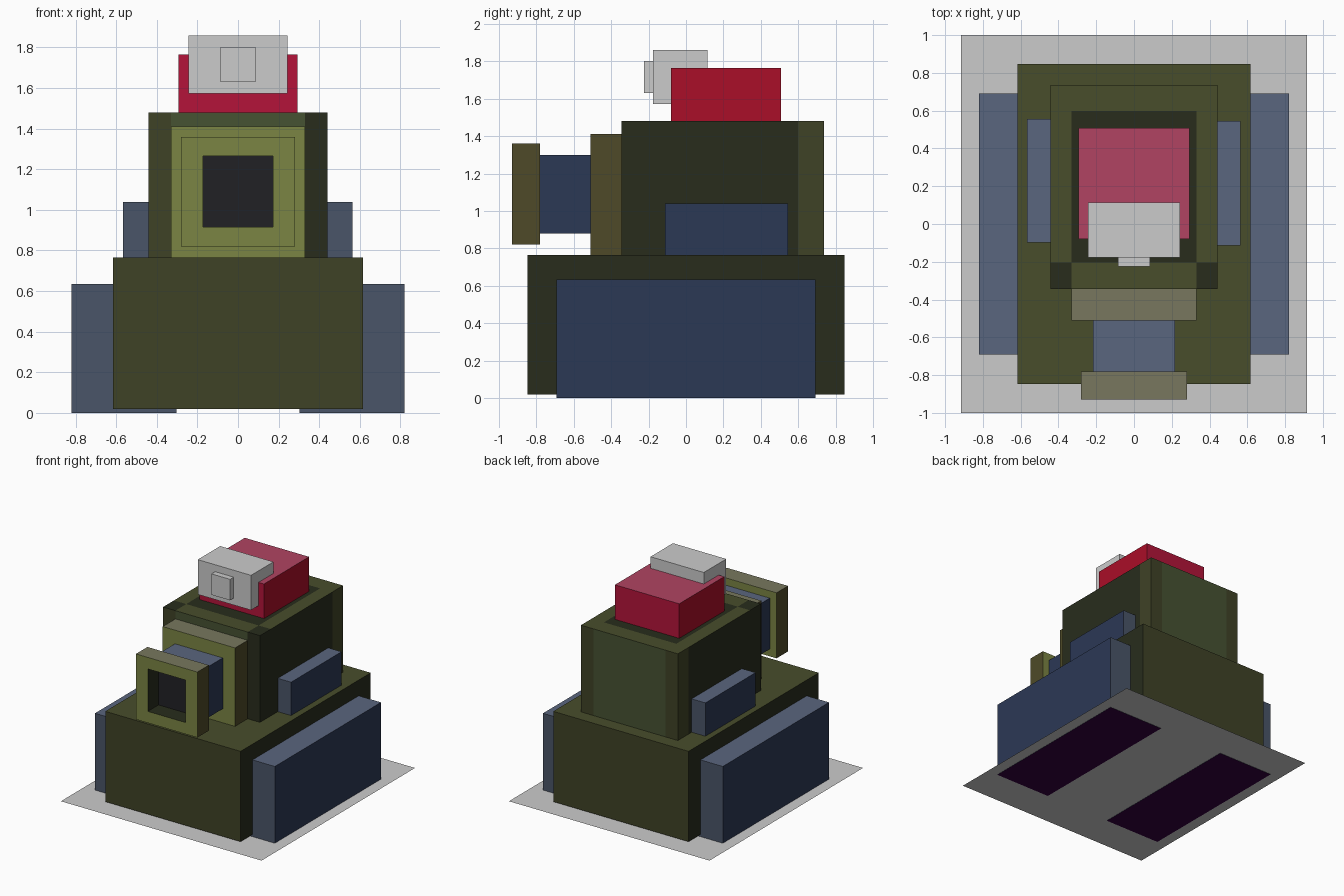
import bpy, bmesh
from mathutils import Vector

if "Cube" in bpy.data.objects:
    bpy.data.objects.remove(bpy.data.objects["Cube"])


def material(name, hex_code):
    def lin(c):
        c /= 255
        return c / 12.92 if c <= 0.04045 else ((c + 0.055) / 1.055) ** 2.4
    m = bpy.data.materials.new(name)
    m.diffuse_color = [lin(int(hex_code[i:i + 2], 16)) for i in (0, 2, 4)] + [1]
    m.use_nodes = True
    m.node_tree.nodes["Principled BSDF"].inputs["Base Color"].default_value = m.diffuse_color
    return m


MATS = {n: material(n, h) for n, h in dict(
    olive="484d2b", dark_olive="282c1c", mid_olive="3f4226", moss="465232",
    lime="7b8543", khaki="78775e", brown_olive="4e4a28",
    blue_top="5a667e", blue_side="2b3855", blue_end="4a5568", purple="33003d",
    red_front="b3143a", red_side="aa0e28", red_top="b14462", black="212125").items()}

# Paint schemes: end (front/back), side, top, bottom
HULL = ("mid_olive", "dark_olive", "olive", "mid_olive")
BLUE = ("blue_end", "blue_side", "blue_top", "purple")
LIME = ("lime", "brown_olive", "khaki", "brown_olive")
RED = ("red_front", "red_side", "red_top", "red_side")


def box_mesh(x, y, z):
    bm = bmesh.new()
    bmesh.ops.create_cube(bm, size=1)
    for v in bm.verts:
        v.co = Vector([r[0] if c < 0 else r[1] for c, r in zip(v.co, (x, y, z))])
    bm.normal_update()
    return bm


def scheme_pick(scheme):
    def pick(f):
        n = f.normal
        if abs(n.y) > 0.5:
            return scheme[0]
        if abs(n.x) > 0.5:
            return scheme[1]
        return scheme[2] if n.z > 0 else scheme[3]
    return pick


def finish(name, bm, pick=None):
    me = bpy.data.meshes.new(name)
    if pick:
        used = []
        for f in bm.faces:
            key = pick(f)
            if key not in used:
                used.append(key)
                me.materials.append(MATS[key])
            f.material_index = used.index(key)
    bm.to_mesh(me)
    bm.free()
    ob = bpy.data.objects.new(name, me)
    bpy.context.collection.objects.link(ob)
    return ob


def box(name, x, y, z, scheme=None):
    return finish(name, box_mesh(x, y, z), scheme and scheme_pick(scheme))


# Flat base plate
bm = bmesh.new()
bm.faces.new([bm.verts.new((x, y, 0.002))
              for x, y in ((-.915, -1), (.915, -1), (.915, 1), (-.915, 1))])
finish("base_plate", bm)

# Hull and tracks
box("hull", (-.617, .617), (-.848, .848), (.02, .765), HULL)
box("track_right", (.303, .82), (-.692, .692), (0, .635), BLUE)
box("track_left", (-.82, -.303), (-.692, .692), (0, .635), BLUE)

# Turret: one block cut into painted panels
bm = box_mesh((-.442, .442), (-.345, .737), (.765, 1.48))
for co, no in (((-.33, 0, 0), (1, 0, 0)), ((.33, 0, 0), (1, 0, 0)),
               ((0, -.203, 0), (0, 1, 0)), ((0, .598, 0), (0, 1, 0))):
    bmesh.ops.bisect_plane(bm, geom=bm.verts[:] + bm.edges[:] + bm.faces[:],
                           plane_co=co, plane_no=no)
bm.normal_update()


def turret_pick(f):
    c, n = f.calc_center_median(), f.normal
    mid_x, mid_y, front = abs(c.x) < .33, -.2 < c.y < .6, c.y < -.2
    if abs(n.z) > .5:
        return "dark_olive" if mid_x == mid_y or (mid_x and mid_y) else "olive"
    if abs(n.y) > .5:
        return "moss" if mid_x else ("dark_olive" if front and c.x > 0 else "mid_olive")
    return "dark_olive" if mid_y or front else "mid_olive"


def turret_paint(f):
    c = f.calc_center_median()
    if abs(f.normal.z) > .5 and c.y > .6:
        return "olive"
    return turret_pick(f)


finish("turret", bm, turret_paint)

# Side boxes on the turret
box("side_box_right", (.44, .563), (-.113, .545), (.765, 1.04), BLUE)
box("side_box_left", (-.567, -.44), (-.097, .557), (.765, 1.04), BLUE)

# Gun: mantlet, barrel and hollow muzzle
box("gun_mantlet", (-.33, .33), (-.51, -.345), (.765, 1.412), LIME)
box("gun_barrel", (-.218, .218), (-.78, -.51), (.88, 1.3), BLUE[:3] + ("blue_side",))

bm = box_mesh((-.28, .28), (-.93, -.78), (.82, 1.36))
front = min(bm.faces, key=lambda f: f.calc_center_median().y)
bmesh.ops.inset_region(bm, faces=[front], thickness=0.05)
for v in front.verts:
    v.co.x = .172 if v.co.x > 0 else -.172
    v.co.z = 1.265 if v.co.z > 1.09 else .915
floor = bmesh.ops.extrude_discrete_faces(bm, faces=[front])["faces"][0]
for v in floor.verts:
    v.co.y = -.79
bm.normal_update()
lime = scheme_pick(LIME)


def muzzle_pick(f):
    c = f.calc_center_median()
    inside = abs(c.x) < .2 and .9 < c.z < 1.28 and c.y < -.78
    if inside and abs(f.normal.y) > .5:
        is_floor = c.y > -.85
        return "black" if is_floor else "lime"
    return "dark_olive" if inside else lime(f)


finish("gun_muzzle", bm, muzzle_pick)

# Hatch and the grey sight box with its lens block
box("hatch", (-.293, .293), (-.08, .507), (1.48, 1.765), RED)
box("sight_box", (-.243, .243), (-.177, .115), (1.573, 1.86))
box("sight_lens", (-.085, .085), (-.225, -.177), (1.63, 1.803))
